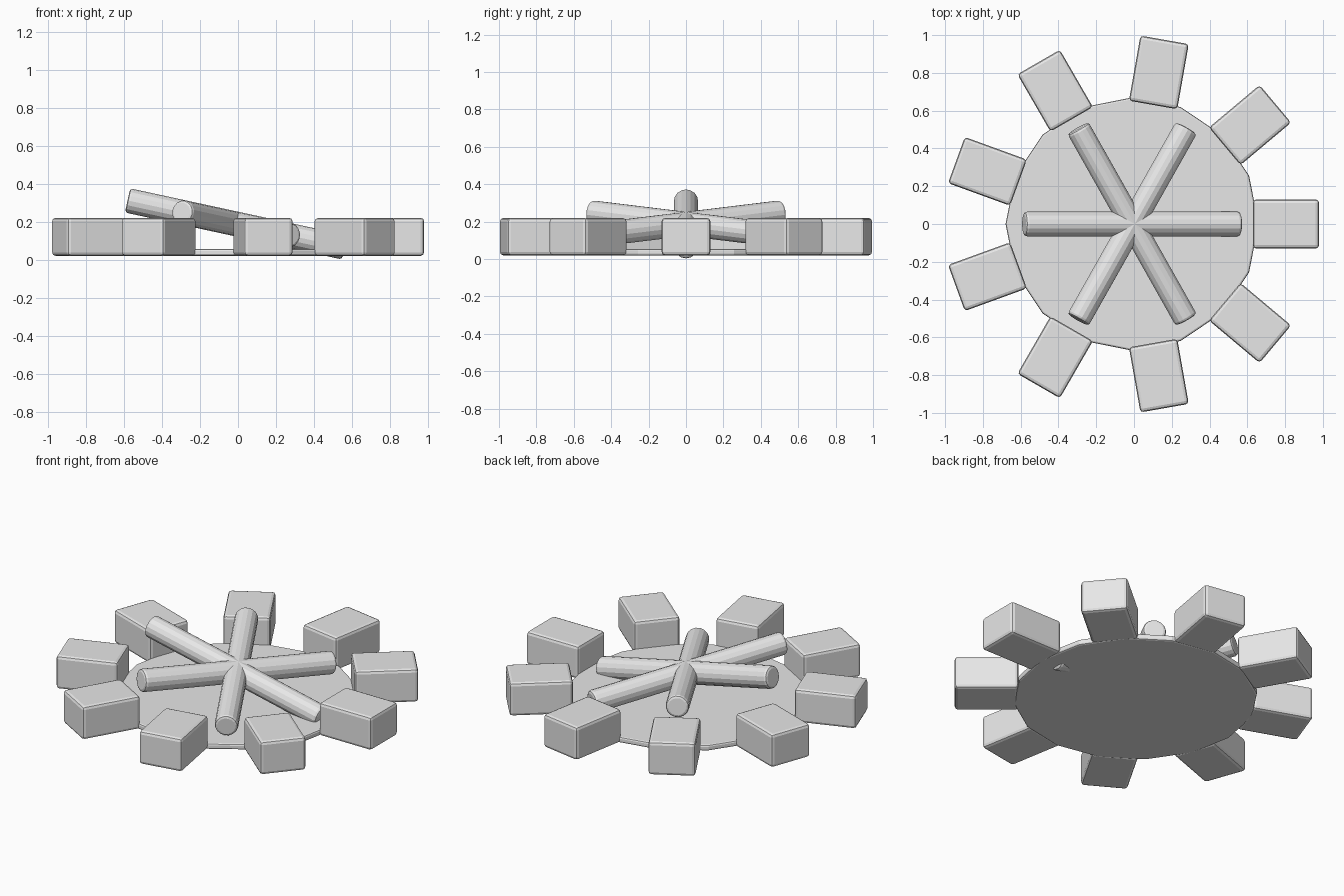
import bpy
from math import radians, cos, sin
from mathutils import Matrix

cube = bpy.data.objects.get("Cube")
if cube:
    bpy.data.objects.remove(cube, do_unlink=True)

grey = bpy.data.materials.new("light_grey")
grey.use_nodes = True
grey.diffuse_color = (0.8, 0.8, 0.8, 1)
grey.node_tree.nodes["Principled BSDF"].inputs["Base Color"].default_value = grey.diffuse_color

CX = -0.01       # hub axis offset
TEETH = 9
TILT = radians(12.2)


def finish(name, bevel, segments=2):
    """Name the active part, colour it and round its sharp edges."""
    ob = bpy.context.object
    ob.name = name
    ob.data.materials.append(grey)
    mod = ob.modifiers.new("rounded_edges", "BEVEL")
    mod.width = bevel
    mod.segments = segments
    mod.limit_method = "ANGLE"
    mod.angle_limit = radians(40)
    return ob


# Thin sixteen-sided base disc
bpy.ops.mesh.primitive_cylinder_add(vertices=16, radius=0.67, depth=0.035,
                                    location=(CX, 0, 0.0375),
                                    rotation=(0, 0, radians(90)))
finish("base_disc", 0.01)

# Ring of block teeth around the disc
for i in range(TEETH):
    a = radians(360 / TEETH * i)
    r = 0.815
    bpy.ops.mesh.primitive_cube_add(size=1, location=(CX + r * cos(a), r * sin(a), 0.12),
                                    rotation=(0, 0, a))
    ob = bpy.context.object
    ob.data.transform(Matrix.Diagonal((0.35, 0.26, 0.2, 1)))
    finish(f"tooth_{i + 1}", 0.018)

# Three crossed rods lying in one tilted plane
for i in range(3):
    bpy.ops.mesh.primitive_cylinder_add(vertices=16, radius=0.065, depth=1.17)
    ob = bpy.context.object
    ob.data.transform(Matrix.Rotation(radians(90), 4, "Y"))
    ob.matrix_world = (Matrix.Translation((CX, 0, 0.188))
                       @ Matrix.Rotation(TILT, 4, "Y")
                       @ Matrix.Rotation(radians(60 * i), 4, "Z"))
    finish(f"spoke_rod_{i + 1}", 0.015)
